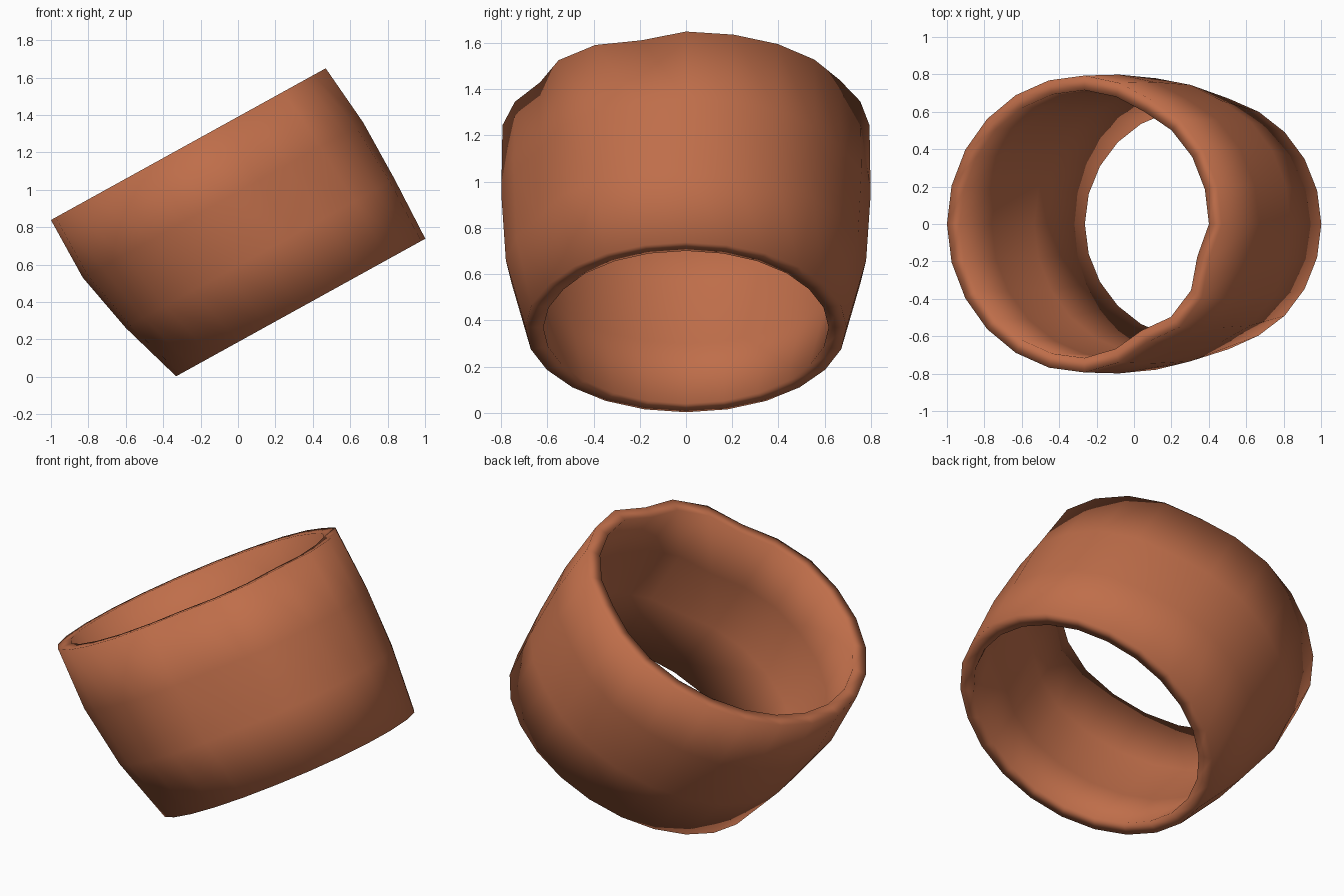
import bpy, bmesh, math
from mathutils import Vector

if "Cube" in bpy.data.objects:
    bpy.data.objects.remove(bpy.data.objects["Cube"])

SEG = 24
WALL = 0.078
TILT = math.radians(28.9)

# outer levels: (height along axis, min u, max u, half width, dent strength, notch strength)
LEVELS = [
    (0.517, -0.857, 0.822, 0.795, 1.0, 1.0),
    (0.165, -0.857, 0.857, 0.80, 1.0, 0.35),
    (-0.18, -0.786, 0.857, 0.78, 0.7, 0.0),
    (-0.538, -0.675, 0.847, 0.695, 0.1, 0.0),
]


def bump(angle, centre, width):
    return math.exp(-((angle - centre) / width) ** 2)


def place(u, y, n):
    # tilt the tube axis in the x-z plane
    return Vector((u * math.cos(TILT) - n * math.sin(TILT), y,
                   0.80 + u * math.sin(TILT) + n * math.cos(TILT)))


def ring(bm, level, inset):
    n, lo, hi, half, dent, notch = level
    verts = []
    for i in range(SEG):
        deg = 360 * i / SEG
        if deg > 180:
            deg -= 360
        t = math.radians(deg)
        # hand-made dents on the sides and one notch near the top lip
        k = 1 - dent * (0.085 * bump(deg, -62, 14) + 0.035 * bump(deg, 62, 16))
        k -= notch * 0.07 * bump(deg, -18, 9)
        a, b = (hi - lo) / 2 - inset, half - inset
        verts.append(bm.verts.new(place((lo + hi) / 2 + a * k * math.cos(t),
                                        b * k * math.sin(t), n)))
    return verts


# tilted ring band: outer wall, lower lip, inner wall, upper lip
bm = bmesh.new()
rings = [ring(bm, lv, 0) for lv in LEVELS]
rings += [ring(bm, lv, WALL) for lv in reversed(LEVELS)]
for r, a in enumerate(rings):
    b = rings[(r + 1) % len(rings)]
    for i in range(SEG):
        j = (i + 1) % SEG
        bm.faces.new((a[i], b[i], b[j], a[j]))
bmesh.ops.recalc_face_normals(bm, faces=bm.faces)
for f in bm.faces:
    f.smooth = True

mesh = bpy.data.meshes.new("ring_band")
bm.to_mesh(mesh)
bm.free()
band = bpy.data.objects.new("ring_band", mesh)
bpy.context.collection.objects.link(band)

mat = bpy.data.materials.new("terracotta")
mat.diffuse_color = (0.52, 0.155, 0.068, 1)
mat.use_nodes = True
mat.node_tree.nodes["Principled BSDF"].inputs["Base Color"].default_value = mat.diffuse_color
mesh.materials.append(mat)
